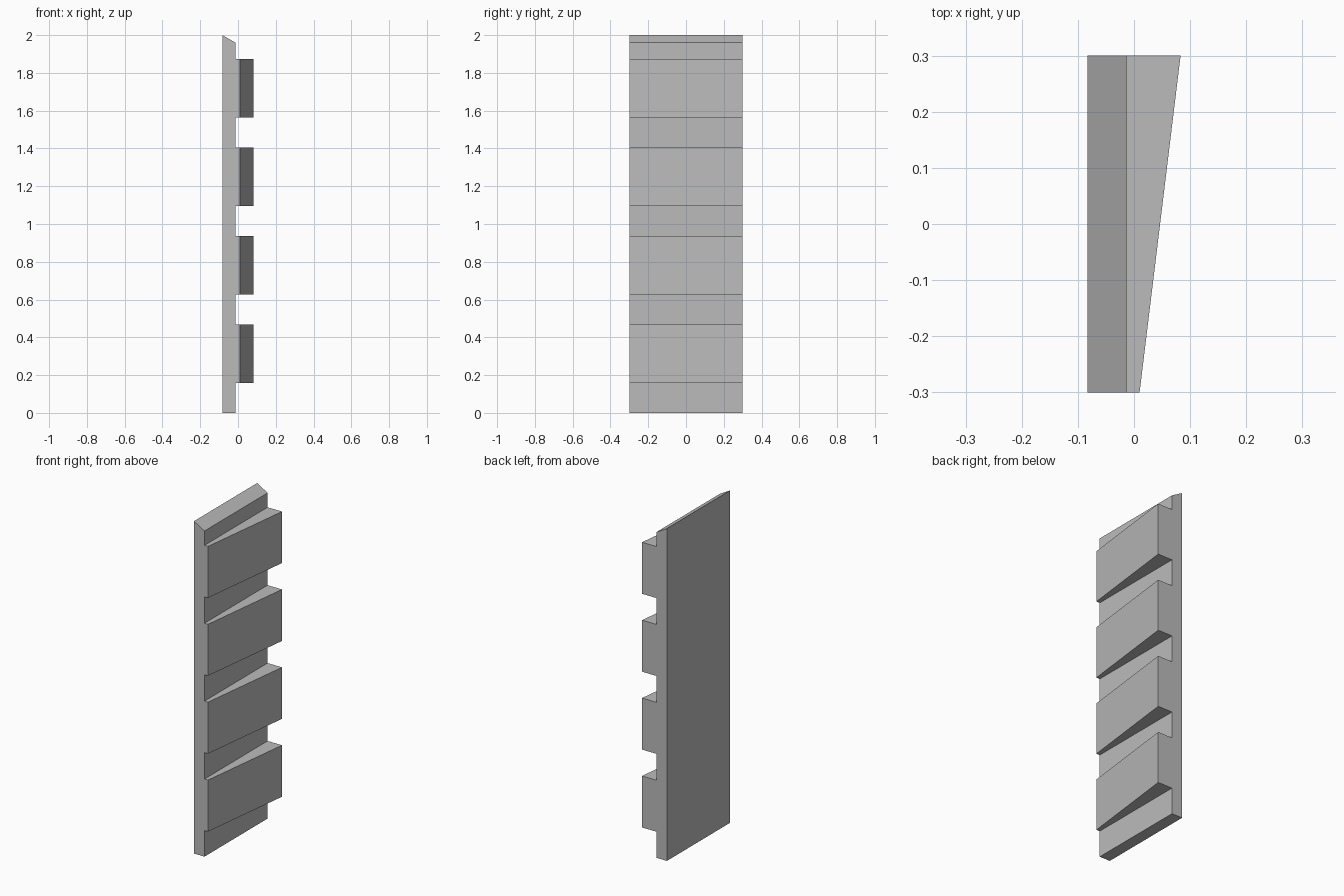
import bpy
import bmesh

cube = bpy.data.objects.get("Cube")
if cube:
    bpy.data.objects.remove(cube, do_unlink=True)

# Main dimensions
BACK_X, FACE_X = -0.083, -0.013
HALF_DEPTH = 0.3
FIRST_Z, PITCH, BLOCK_HEIGHT, BLOCKS = 0.157, 0.4687, 0.31, 4


def toothed_profile(block_x):
    """Side outline of the panel, with its raised blocks reaching block_x."""
    points = [(BACK_X, 0), (FACE_X, 0)]
    for i in range(BLOCKS):
        low = FIRST_Z + i * PITCH
        high = low + BLOCK_HEIGHT
        points += [(FACE_X, low), (block_x, low), (block_x, high), (FACE_X, high)]
    # Sloped top edge
    return points + [(FACE_X, 1.96), (BACK_X, 2.0)]


# Panel with wedge blocks: shallow at the front, deep at the back
bm = bmesh.new()
front = [bm.verts.new((x, -HALF_DEPTH, z)) for x, z in toothed_profile(0.01)]
back = [bm.verts.new((x, HALF_DEPTH, z)) for x, z in toothed_profile(0.083)]
bm.faces.new(front)
bm.faces.new(back[::-1])
for i in range(len(front)):
    j = (i + 1) % len(front)
    bm.faces.new((front[i], back[i], back[j], front[j]))
bmesh.ops.recalc_face_normals(bm, faces=bm.faces)

mesh = bpy.data.meshes.new("wedge_block_panel")
bm.to_mesh(mesh)
bm.free()
panel = bpy.data.objects.new("wedge_block_panel", mesh)
bpy.context.collection.objects.link(panel)

# Plain grey finish
grey = bpy.data.materials.new("plain_grey")
grey.use_nodes = True
colour = (0.5, 0.5, 0.5, 1)
grey.diffuse_color = colour
for node in grey.node_tree.nodes:
    if node.type == "BSDF_PRINCIPLED":
        node.inputs["Base Color"].default_value = colour
mesh.materials.append(grey)
